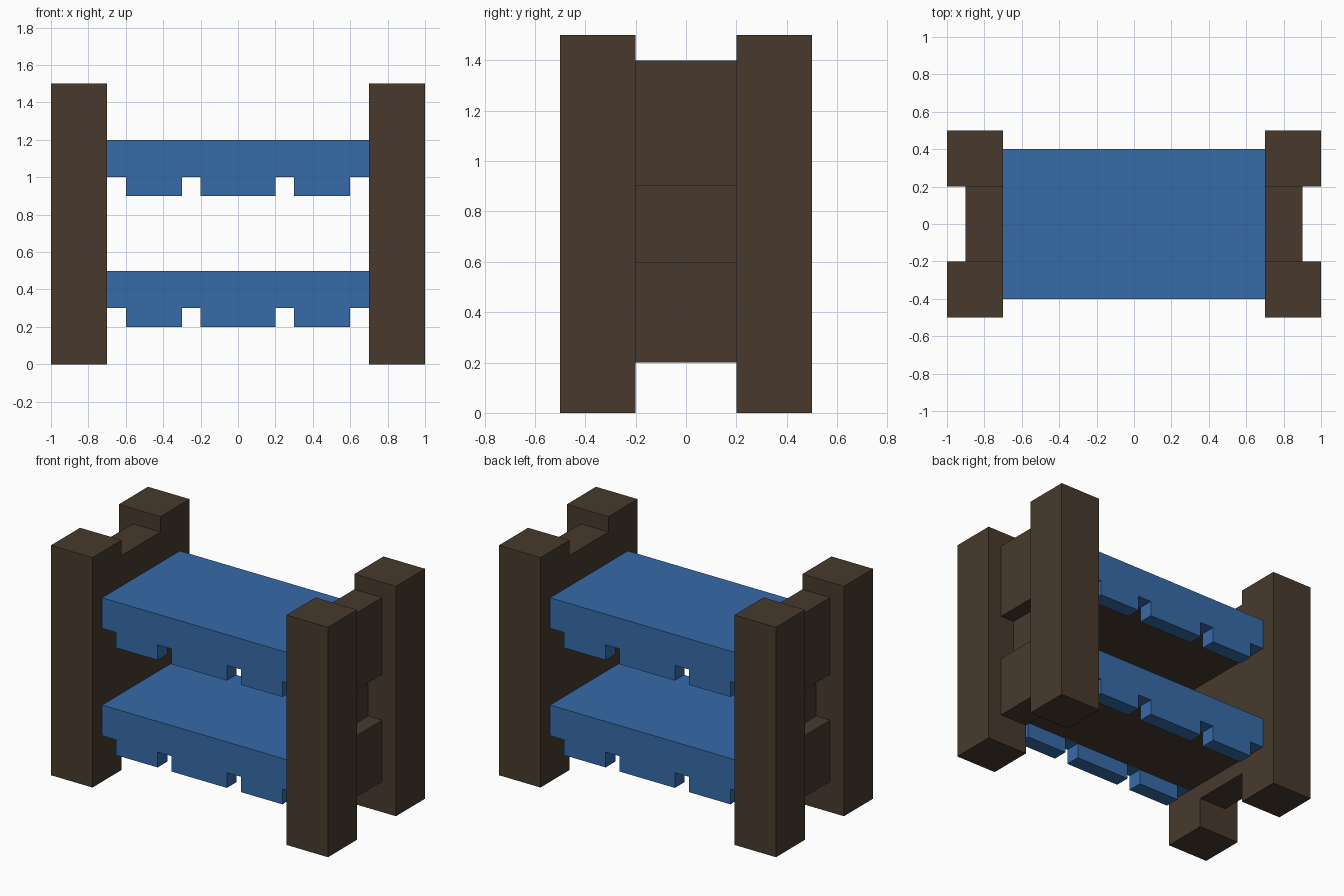
import bpy, bmesh

if "Cube" in bpy.data.objects:
    bpy.data.objects.remove(bpy.data.objects["Cube"])


def material(name, rgb):
    m = bpy.data.materials.new(name)
    m.diffuse_color = (*rgb, 1.0)
    m.use_nodes = True
    m.node_tree.nodes["Principled BSDF"].inputs["Base Color"].default_value = m.diffuse_color
    return m


WOOD = material("dark brown wood", (0.065, 0.042, 0.026))
CLOTH = material("blue blanket", (0.037, 0.147, 0.397))


def prism(name, outline, y0, y1, mat):
    """Extrude an outline in the x-z plane from y0 to y1."""
    bm = bmesh.new()
    face = bm.faces.new([bm.verts.new((x, y0, z)) for x, z in outline])
    ext = bmesh.ops.extrude_face_region(bm, geom=[face])
    verts = [v for v in ext["geom"] if isinstance(v, bmesh.types.BMVert)]
    bmesh.ops.translate(bm, verts=verts, vec=(0, y1 - y0, 0))
    bmesh.ops.recalc_face_normals(bm, faces=bm.faces)
    mesh = bpy.data.meshes.new(name)
    bm.to_mesh(mesh)
    bm.free()
    mesh.materials.append(mat)
    ob = bpy.data.objects.new(name, mesh)
    bpy.context.collection.objects.link(ob)
    return ob


def box(name, x0, x1, y0, y1, z0, z1, mat):
    return prism(name, [(x0, z0), (x1, z0), (x1, z1), (x0, z1)], y0, y1, mat)


# Corner posts and end panels with a recessed middle
PANEL = [(0.7, 0.2), (0.9, 0.2), (0.9, 0.6), (0.8, 0.6),
         (0.8, 0.9), (0.9, 0.9), (0.9, 1.4), (0.7, 1.4)]
for s, side in ((-1, "left"), (1, "right")):
    x0, x1 = sorted((0.7 * s, 1.0 * s))
    box(f"{side}_front_post", x0, x1, -0.5, -0.2, 0, 1.5, WOOD)
    box(f"{side}_back_post", x0, x1, 0.2, 0.5, 0, 1.5, WOOD)
    prism(f"{side}_end_panel", [(s * x, z) for x, z in PANEL], -0.2, 0.2, WOOD)

# Two bunks: a wooden board under a blanket with hanging flaps
FLAPS = [(-0.6, -0.3), (-0.2, 0.2), (0.3, 0.6)]
for level, z in (("lower", 0.3), ("upper", 1.0)):
    outline = [(-0.7, z)]
    for a, b in FLAPS:
        outline += [(a, z), (a, z - 0.1), (b, z - 0.1), (b, z)]
    outline += [(0.7, z), (0.7, z + 0.2), (-0.7, z + 0.2)]
    blanket = prism(f"{level}_blanket", outline, -0.4, 0.4, CLOTH)

    # Hollow the blanket so the flaps hang only at front and back
    cutter = box("hollow_cutter", -0.9, 0.9, -0.3, 0.3, z - 0.3, z + 0.1, CLOTH)
    cutter.hide_render = True
    mod = blanket.modifiers.new("hollow", "BOOLEAN")
    mod.operation = "DIFFERENCE"
    mod.solver = "EXACT"
    mod.object = cutter
    bpy.context.view_layer.objects.active = blanket
    bpy.ops.object.modifier_apply(modifier=mod.name)
    bpy.data.objects.remove(cutter, do_unlink=True)

    box(f"{level}_bed_board", -0.7, 0.7, -0.3, 0.3, z, z + 0.1, WOOD)
